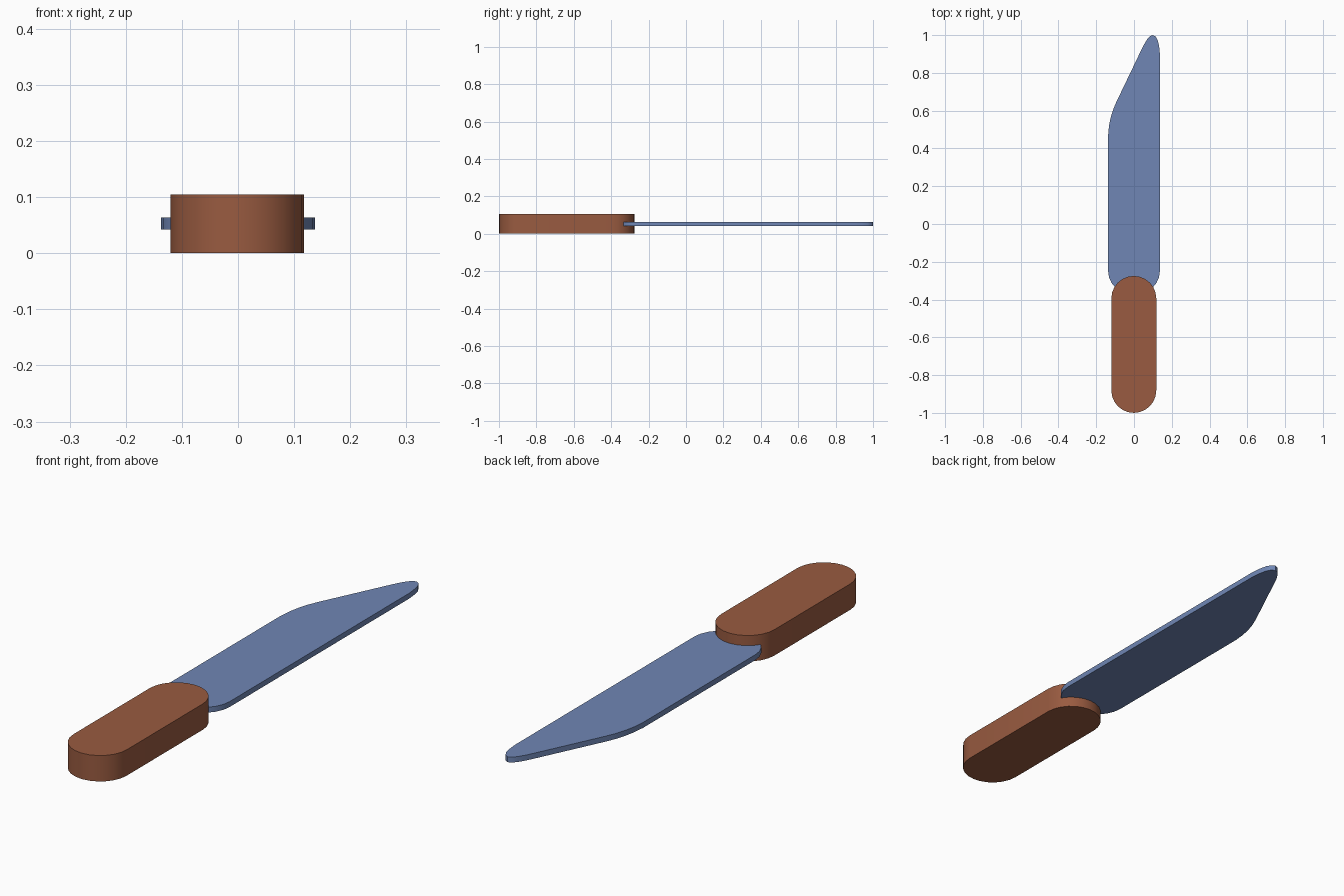
import bpy, bmesh, math

if "Cube" in bpy.data.objects:
    bpy.data.objects.remove(bpy.data.objects["Cube"])


def material(name, colour):
    m = bpy.data.materials.new(name)
    m.diffuse_color = (*colour, 1)
    m.use_nodes = True
    m.node_tree.nodes["Principled BSDF"].inputs["Base Color"].default_value = m.diffuse_color
    return m


def slab(name, outline, z0, z1, mat):
    """Extrude a counter-clockwise xy outline from z0 to z1."""
    bm = bmesh.new()
    face = bm.faces.new([bm.verts.new((x, y, z0)) for x, y in outline])
    top = bmesh.ops.extrude_face_region(bm, geom=[face], use_keep_orig=True)
    for v in top["geom"]:
        if isinstance(v, bmesh.types.BMVert):
            v.co.z = z1
    bmesh.ops.recalc_face_normals(bm, faces=bm.faces)
    mesh = bpy.data.meshes.new(name)
    bm.to_mesh(mesh)
    bm.free()
    mesh.materials.append(mat)
    ob = bpy.data.objects.new(name, mesh)
    bpy.context.collection.objects.link(ob)
    bpy.ops.object.select_all(action='DESELECT')
    ob.select_set(True)
    bpy.context.view_layer.objects.active = ob
    bpy.ops.object.shade_smooth_by_angle(angle=math.radians(35))
    return ob


def arc(cx, cy, rx, ry, start, end, steps):
    angles = [math.radians(start + (end - start) * i / steps) for i in range(steps + 1)]
    return [(cx + rx * math.cos(a), cy + ry * math.sin(a)) for a in angles]


wood = material("brown handle", (0.32, 0.105, 0.052))
steel = material("blue steel", (0.16, 0.24, 0.46))

# Handle: thick slab with round ends
r = 0.119
handle = arc(-0.001, -0.275 - r, r, r, 0, 180, 12) + arc(-0.001, -1 + r, r, r, 180, 360, 12)
slab("handle", handle, 0.0, 0.105, wood)

# Blade: rounded heel tucked into the handle, straight spine, clipped tip
heel = arc(0, -0.25, 0.137, 0.125, 180, 360, 12)
tip = [(0.137, 0.9), (0.133, 0.94), (0.126, 0.972), (0.115, 0.992), (0.1, 1.0),
       (0.086, 0.995), (0.07, 0.978), (0.053, 0.95), (0.035, 0.914)]
shoulder = [(-0.093, 0.647), (-0.11, 0.607), (-0.123, 0.565), (-0.132, 0.522), (-0.137, 0.47)]
slab("blade", heel + tip + shoulder, 0.042, 0.064, steel)
